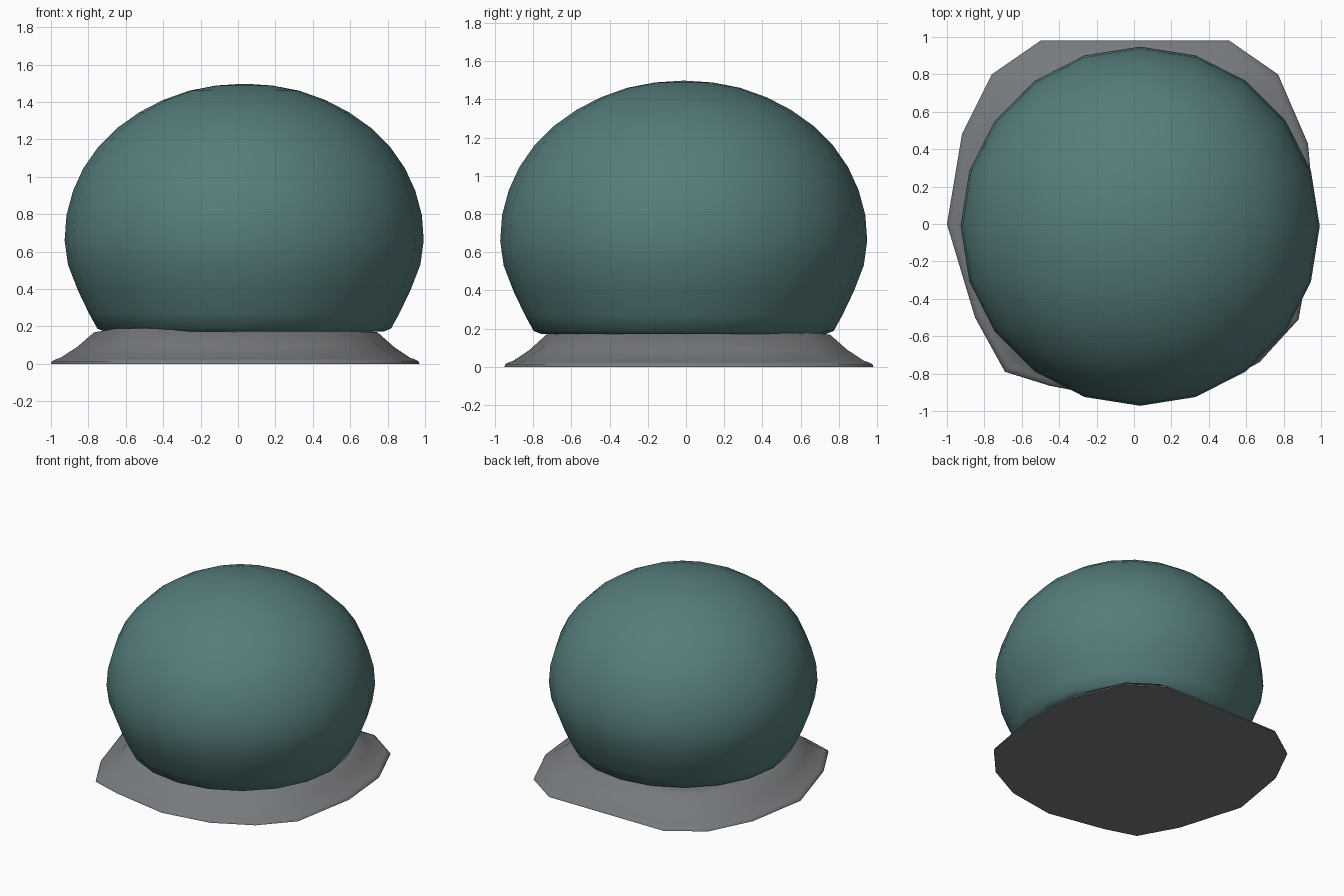
import bpy, bmesh, math

if "Cube" in bpy.data.objects:
    bpy.data.objects.remove(bpy.data.objects["Cube"])


def material(name, rgb):
    m = bpy.data.materials.new(name)
    m.diffuse_color = (*rgb, 1)
    m.use_nodes = True
    m.node_tree.nodes["Principled BSDF"].inputs["Base Color"].default_value = m.diffuse_color
    return m


def loft(name, rings, mat, angle):
    """Skin a list of closed rings (same count) and cap both ends."""
    bm = bmesh.new()
    loops = [[bm.verts.new(p) for p in ring] for ring in rings]
    n = len(loops[0])
    for a, b in zip(loops, loops[1:]):
        for i in range(n):
            j = (i + 1) % n
            bm.faces.new((a[i], a[j], b[j], b[i]))
    bm.faces.new(loops[0][::-1])
    bm.faces.new(loops[-1])
    bmesh.ops.recalc_face_normals(bm, faces=bm.faces)
    me = bpy.data.meshes.new(name)
    bm.to_mesh(me)
    bm.free()
    me.materials.append(mat)
    ob = bpy.data.objects.new(name, me)
    bpy.context.collection.objects.link(ob)
    bpy.ops.object.select_all(action='DESELECT')
    ob.select_set(True)
    bpy.context.view_layer.objects.active = ob
    bpy.ops.object.shade_smooth_by_angle(angle=math.radians(angle))
    return ob


teal = material("teal glass", (0.092, 0.205, 0.200))
grey = material("stone grey", (0.185, 0.195, 0.205))

# Globe: 20-sided dome, flattened underneath
profile = [(0.745, 0.172), (0.785, 0.188), (0.83, 0.27), (0.89, 0.395),
           (0.942, 0.53), (0.96, 0.66), (0.95, 0.795), (0.915, 0.925),
           (0.86, 1.045), (0.78, 1.16), (0.68, 1.26), (0.56, 1.345),
           (0.435, 1.41), (0.295, 1.46), (0.15, 1.488), (0.01, 1.497)]
SEG = 20
loft("globe", [[(0.033 + r * math.cos(2 * math.pi * i / SEG),
                 -0.012 + r * math.sin(2 * math.pi * i / SEG), z)
                for i in range(SEG)] for r, z in profile], teal, 60)

# Base: irregular rocky plate rising to a low mound under the globe
outline = [(-1, 0), (-0.85, -0.50), (-0.69, -0.79), (-0.45, -0.865),
           (0.0, -0.95), (0.38, -0.89), (0.67, -0.74), (0.88, -0.51),
           (0.97, 0.0), (0.93, 0.43), (0.77, 0.80), (0.51, 0.98),
           (-0.5, 0.98), (-0.76, 0.80), (-0.92, 0.48)]
steps = [(1.0, 0.0), (0.995, 0.014), (0.97, 0.026), (0.95, 0.032),
         (0.86, 0.09), (0.77, 0.168), (0.70, 0.178)]


def lift(x, y, z):
    # front-left shoulder sits a little higher
    return z + (0.02 if x < -0.3 and y < -0.3 and z > 0.15 else 0)


loft("rocky_base", [[(x * s, y * s, lift(x, y, z)) for x, y in outline]
                    for s, z in steps], grey, 50)
